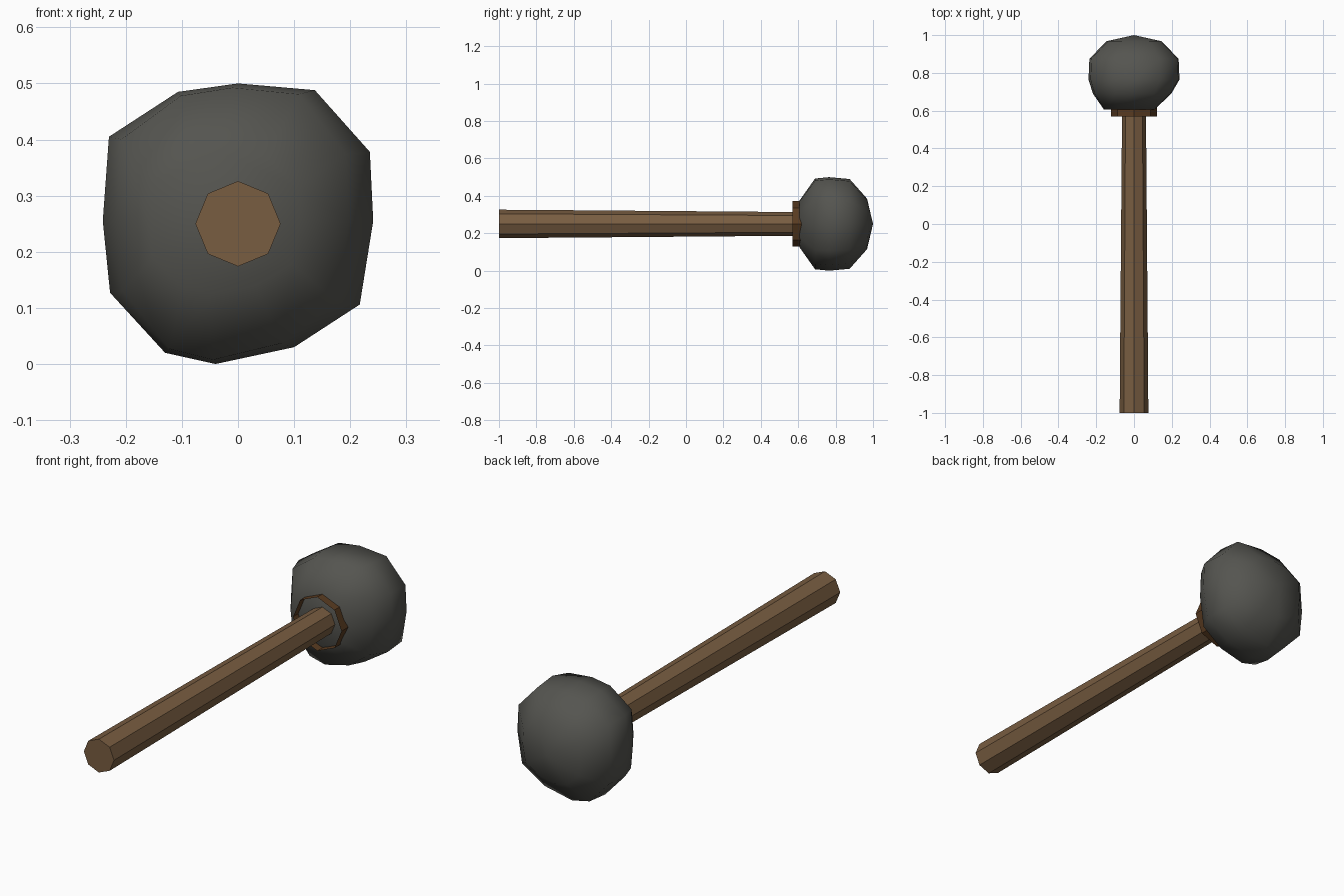
import bpy, bmesh, math

if "Cube" in bpy.data.objects:
    bpy.data.objects.remove(bpy.data.objects["Cube"])

CZ = 0.25  # height of the long axis


def material(name, rgb):
    m = bpy.data.materials.new(name)
    m.diffuse_color = (*rgb, 1)
    m.use_nodes = True
    m.node_tree.nodes["Principled BSDF"].inputs["Base Color"].default_value = m.diffuse_color
    return m


def loft(name, rings, mat, smooth=False, start_cap=True, end_cap=True, tip=None):
    """Skin a list of closed rings (equal point counts) running along +y."""
    bm = bmesh.new()
    rows = [[bm.verts.new(p) for p in ring] for ring in rings]
    n = len(rows[0])
    for a, b in zip(rows, rows[1:]):
        for i in range(n):
            j = (i + 1) % n
            bm.faces.new((a[i], a[j], b[j], b[i]))
    if start_cap:
        bm.faces.new(rows[0][::-1])
    if tip:
        t = bm.verts.new(tip)
        for i in range(n):
            bm.faces.new((rows[-1][i], rows[-1][(i + 1) % n], t))
    elif end_cap:
        bm.faces.new(rows[-1])
    bmesh.ops.recalc_face_normals(bm, faces=bm.faces)
    me = bpy.data.meshes.new(name)
    bm.to_mesh(me)
    bm.free()
    me.materials.append(mat)
    for p in me.polygons:
        p.use_smooth = smooth
    ob = bpy.data.objects.new(name, me)
    bpy.context.collection.objects.link(ob)
    return ob


def octagon(y, r):
    return [(r * math.sin(i * math.pi / 4), y, CZ + r * math.cos(i * math.pi / 4))
            for i in range(8)]


wood = material("wood", (0.19, 0.11, 0.053))
dark_wood = material("dark wood", (0.10, 0.044, 0.015))
stone = material("grey stone", (0.09, 0.09, 0.08))

# tapered eight-sided handle
loft("handle", [octagon(-1, 0.076), octagon(-0.6, 0.073), octagon(0.63, 0.063)], wood)

# open band around the neck
loft("collar", [octagon(0.57, 0.122), octagon(0.625, 0.122)], dark_wood,
     start_cap=False, end_cap=False)

# rough stone head: front outline scaled along the axis
outline = [(0, 0.5), (0.137, 0.488), (0.235, 0.378), (0.241, 0.255),
           (0.217, 0.106), (0.10, 0.03), (-0.04, 0.0), (-0.13, 0.02),
           (-0.228, 0.127), (-0.241, 0.255), (-0.23, 0.405), (-0.107, 0.485)]
# y, x scale, z scale, x shift
profile = [(0.607, 0.56, 0.50, -0.025), (0.69, 0.86, 0.97, -0.01),
           (0.765, 1.0, 1.0, 0), (0.875, 0.98, 0.96, 0), (0.968, 0.60, 0.54, 0)]
head_rings = [[(x * sx + dx, y, CZ + (z - CZ) * sz) for x, z in outline]
              for y, sx, sz, dx in profile]
loft("stone_head", head_rings, stone, smooth=True, tip=(0, 1.0, CZ))
bpy.context.view_layer.objects.active = bpy.data.objects["stone_head"]
bpy.data.objects["stone_head"].select_set(True)
bpy.ops.object.shade_smooth_by_angle(angle=math.radians(60))
